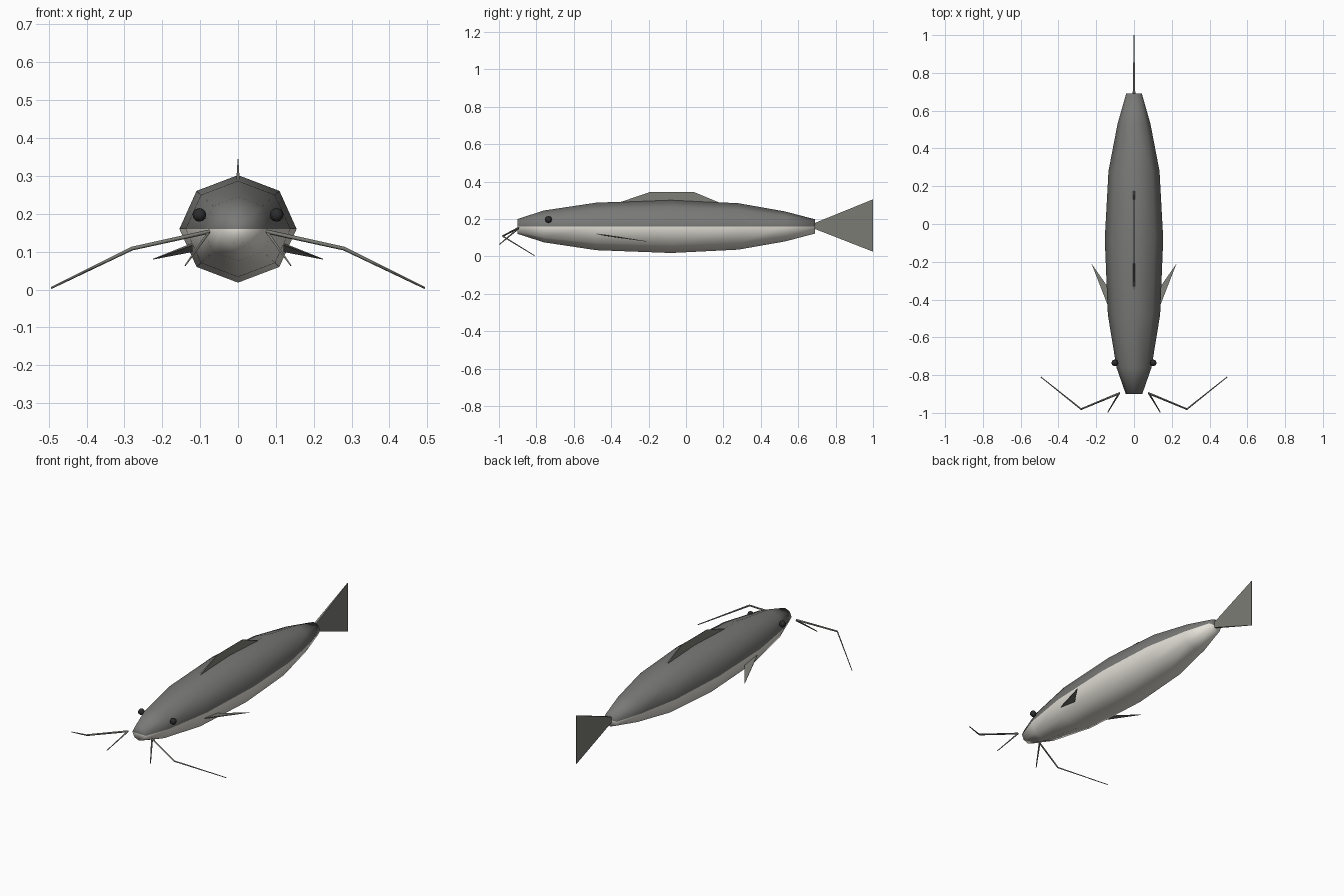
import bpy, bmesh
from math import cos, sin, pi
from mathutils import Vector

if "Cube" in bpy.data.objects:
    bpy.data.objects.remove(bpy.data.objects["Cube"])


def material(name, rgb):
    m = bpy.data.materials.new(name)
    m.use_nodes = True
    m.diffuse_color = (*rgb, 1)
    m.node_tree.nodes["Principled BSDF"].inputs["Base Color"].default_value = (*rgb, 1)
    return m


BACK = material("dark grey back", (0.19, 0.19, 0.185))
BELLY = material("pale belly", (0.78, 0.76, 0.69))
FIN = material("grey fin", (0.2, 0.2, 0.18))
EYE = material("black eye", (0.025, 0.025, 0.025))


def add_object(name, bm, *mats, smooth=False):
    bmesh.ops.recalc_face_normals(bm, faces=bm.faces)
    mesh = bpy.data.meshes.new(name)
    bm.to_mesh(mesh)
    bm.free()
    for m in mats:
        mesh.materials.append(m)
    for p in mesh.polygons:
        p.use_smooth = smooth
    ob = bpy.data.objects.new(name, mesh)
    bpy.context.collection.objects.link(ob)
    return ob


# Body: eight-sided loft, split into back and belly at mid height
MID = 0.16
STATIONS = [(-0.9, 0.04), (-0.76, 0.085), (-0.48, 0.127), (-0.08, 0.142),
            (0.28, 0.124), (0.53, 0.08), (0.69, 0.038)]
bm = bmesh.new()
rings = [[bm.verts.new((1.09 * r * cos(i * pi / 4), y, MID + r * sin(i * pi / 4)))
          for i in range(8)] for y, r in STATIONS]
for a, b in zip(rings, rings[1:]):
    for i in range(8):
        j = (i + 1) % 8
        bm.faces.new((a[i], a[j], b[j], b[i]))
for ring in (rings[0], rings[-1]):
    bm.faces.new(ring[:5])
    bm.faces.new(ring[4:] + ring[:1])
for f in bm.faces:
    f.material_index = 0 if f.calc_center_median().z > MID else 1
add_object("body", bm, BACK, BELLY, smooth=True)


# Fins: thin solids with a thickness given for each outline point
def fin(name, points, thickness, axis):
    bm = bmesh.new()
    sides = [[bm.verts.new(Vector(p) + Vector(axis) * t * s / 2)
              for p, t in zip(points, thickness)] for s in (-1, 1)]
    bm.faces.new(sides[0])
    bm.faces.new(sides[1])
    n = len(points)
    for i in range(n):
        j = (i + 1) % n
        bm.faces.new((sides[0][i], sides[0][j], sides[1][j], sides[1][i]))
    add_object(name, bm, FIN)


fin("tail_fin", [(0, 0.68, 0.175), (0, 1, 0.305), (0, 1, 0.025), (0, 0.68, 0.15)],
    [0.014, 0.003, 0.003, 0.014], (1, 0, 0))
fin("dorsal_fin", [(0, -0.38, 0.28), (0, -0.19, 0.345), (0, 0.04, 0.345), (0, 0.22, 0.27)],
    [0.01, 0.002, 0.002, 0.01], (1, 0, 0))


# Barbels: tapered four-sided strands
def barbel(name, points, radii):
    curve = bpy.data.curves.new(name, "CURVE")
    curve.dimensions = "3D"
    curve.bevel_depth = 0.005
    curve.bevel_resolution = 0
    curve.use_fill_caps = True
    spline = curve.splines.new("POLY")
    spline.points.add(len(points) - 1)
    for p, co, r in zip(spline.points, points, radii):
        p.co = (*co, 1)
        p.radius = r
    curve.materials.append(FIN)
    bpy.context.collection.objects.link(bpy.data.objects.new(name, curve))


# Paired parts on both sides
for side, s in (("left", 1), ("right", -1)):
    fin(side + "_pectoral_fin",
        [(s * 0.12, -0.48, 0.12), (s * 0.225, -0.21, 0.08), (s * 0.12, -0.36, 0.102)],
        [0.006, 0.002, 0.006], (0, 0, 1))
    barbel(side + "_long_barbel",
           [(s * 0.075, -0.895, 0.153), (s * 0.28, -0.98, 0.108), (s * 0.493, -0.81, 0.004)],
           [1.1, 1, 0.5])
    barbel(side + "_short_barbel",
           [(s * 0.078, -0.895, 0.15), (s * 0.139, -0.997, 0.064)], [1, 0.5])
    bm = bmesh.new()
    bmesh.ops.create_uvsphere(bm, u_segments=8, v_segments=6, radius=0.018)
    bmesh.ops.translate(bm, verts=bm.verts, vec=(s * 0.102, -0.735, 0.197))
    add_object(side + "_eye", bm, EYE, smooth=True)
